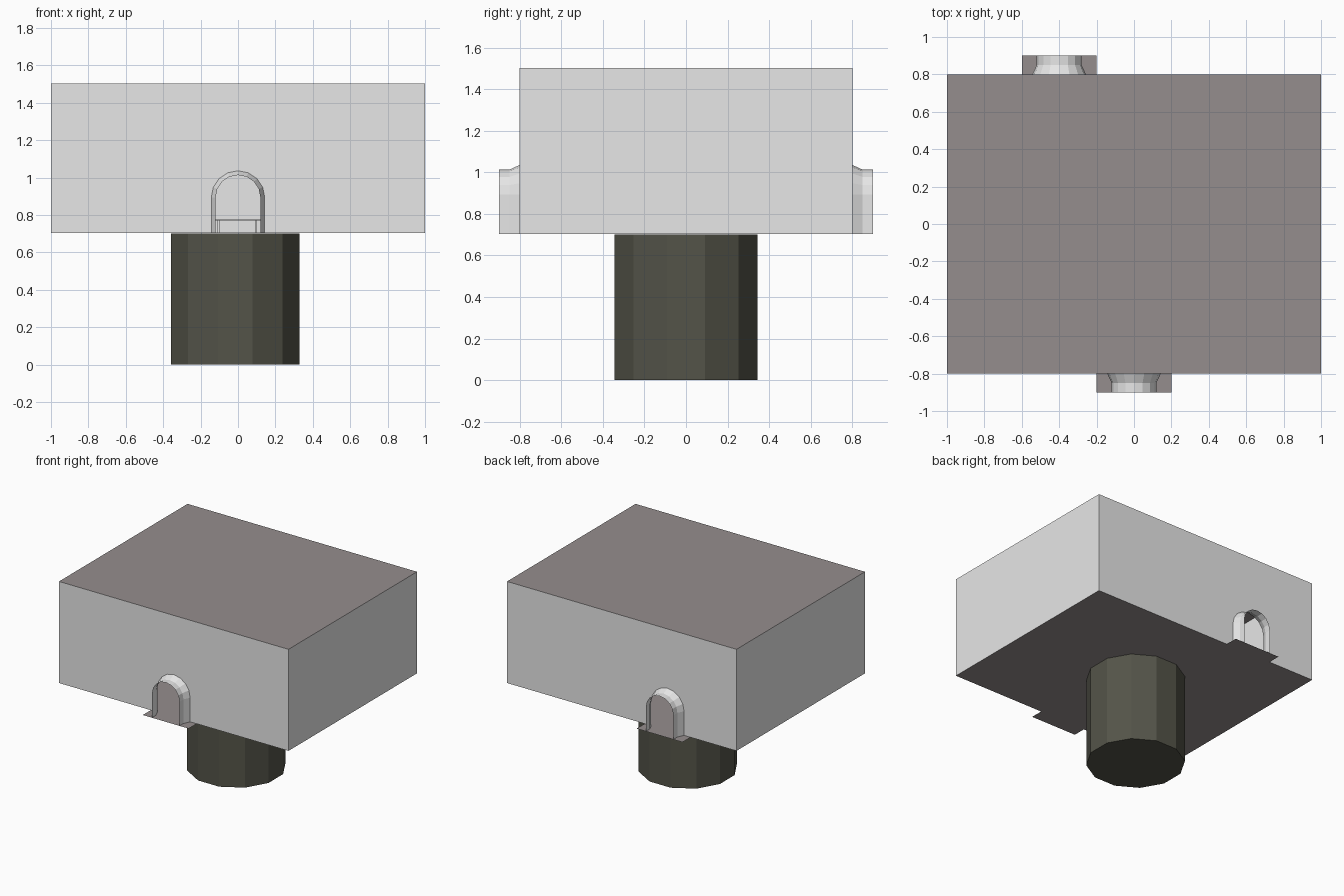
import bpy, math

if "Cube" in bpy.data.objects:
    bpy.data.objects.remove(bpy.data.objects["Cube"])

Z0, Z1 = 0.703, 1.503      # underside and top of the box
HX, HY = 1.0, 0.8


def material(name, rgb):
    m = bpy.data.materials.new(name)
    m.diffuse_color = (*rgb, 1)
    m.use_nodes = True
    m.node_tree.nodes["Principled BSDF"].inputs["Base Color"].default_value = m.diffuse_color
    return m


WALL = material("light_grey", (0.8, 0.8, 0.8))
SLAB = material("mauve_grey", (0.30, 0.27, 0.27))
POST = material("dark_olive", (0.088, 0.088, 0.066))


def make(name, verts, faces, mat):
    me = bpy.data.meshes.new(name)
    me.from_pydata(verts, [], faces)
    me.materials.append(mat)
    me.update()
    ob = bpy.data.objects.new(name, me)
    bpy.context.collection.objects.link(ob)
    return ob


def arch(r, z_spring=0.893, n=8):
    """Arch outline (x, z), from lower right over the top to lower left."""
    pts = [(r, Z0)]
    pts += [(r * math.cos(math.pi * i / n), z_spring + r * math.sin(math.pi * i / n))
            for i in range(n + 1)]
    return pts + [(-r, Z0)]


def box(name, lo, hi, mat):
    v = [(x, y, z) for z in (lo[2], hi[2]) for y in (lo[1], hi[1]) for x in (lo[0], hi[0])]
    f = [(0, 2, 3, 1), (4, 5, 7, 6), (0, 1, 5, 4), (1, 3, 7, 5), (3, 2, 6, 7), (2, 0, 4, 6)]
    return make(name, v, f, mat)


# End walls with an arched doorway, plus the flared tunnel outside each
for label, s, cx in (("front", -1, 0.0), ("back", 1, -0.4)):
    outline = [(-HX, Z0), (-HX, Z1), (HX, Z1), (HX, Z0)]
    outline += [(cx + x, z) for x, z in arch(0.143)]
    idx = list(range(len(outline)))
    make(label + "_wall", [(x, s * HY, z) for x, z in outline],
         [idx[::-1] if s < 0 else idx], WALL)

    verts, n = [], len(arch(0.1))
    for d, r in ((0, 0.143), (0.05, 0.12), (0.1, 0.12)):
        verts += [(cx + x, s * (HY + d), z) for x, z in arch(r)]
    faces = []
    for k in range(2):
        for i in range(n - 1):
            a, b = k * n + i, k * n + i + 1
            q = (a, b, b + n, a + n)
            faces.append(q if s < 0 else q[::-1])
    make(label + "_doorway", verts, faces, WALL)

    # Doorstep plate
    make(label + "_doorstep",
         [(cx - 0.2, s * HY, Z0), (cx + 0.2, s * HY, Z0),
          (cx + 0.2, s * (HY + 0.1), Z0), (cx - 0.2, s * (HY + 0.1), Z0)],
         [(0, 1, 2, 3) if s > 0 else (3, 2, 1, 0)], SLAB)

# Plain side walls
for label, s in (("left", -1), ("right", 1)):
    make(label + "_wall", [(s * HX, -HY, Z0), (s * HX, HY, Z0), (s * HX, HY, Z1), (s * HX, -HY, Z1)],
         [(0, 1, 2, 3) if s > 0 else (3, 2, 1, 0)], WALL)

# Roof and floor
for label, z, flip in (("roof", Z1, False), ("floor", Z0, True)):
    make(label, [(-HX, -HY, z), (HX, -HY, z), (HX, HY, z), (-HX, HY, z)],
         [(3, 2, 1, 0) if flip else (0, 1, 2, 3)], SLAB)

# Twelve-sided pedestal
bpy.ops.mesh.primitive_cylinder_add(vertices=12, radius=0.356, depth=Z0 - 0.001,
                                    location=(-0.015, 0, (Z0 - 0.001) / 2),
                                    rotation=(0, 0, math.radians(15)))
ped = bpy.context.object
ped.name = "pedestal"
ped.data.materials.append(POST)

# Low table inside, glimpsed through the front doorway
box("table_top", (-0.13, 0.0, 0.77), (0.13, 0.24, 0.778), WALL)
for i, x in enumerate((-0.112, 0.09)):
    for j, y in enumerate((0.01, 0.218)):
        box(f"table_leg_{i}{j}", (x, y, Z0), (x + 0.012, y + 0.012, 0.77), WALL)
